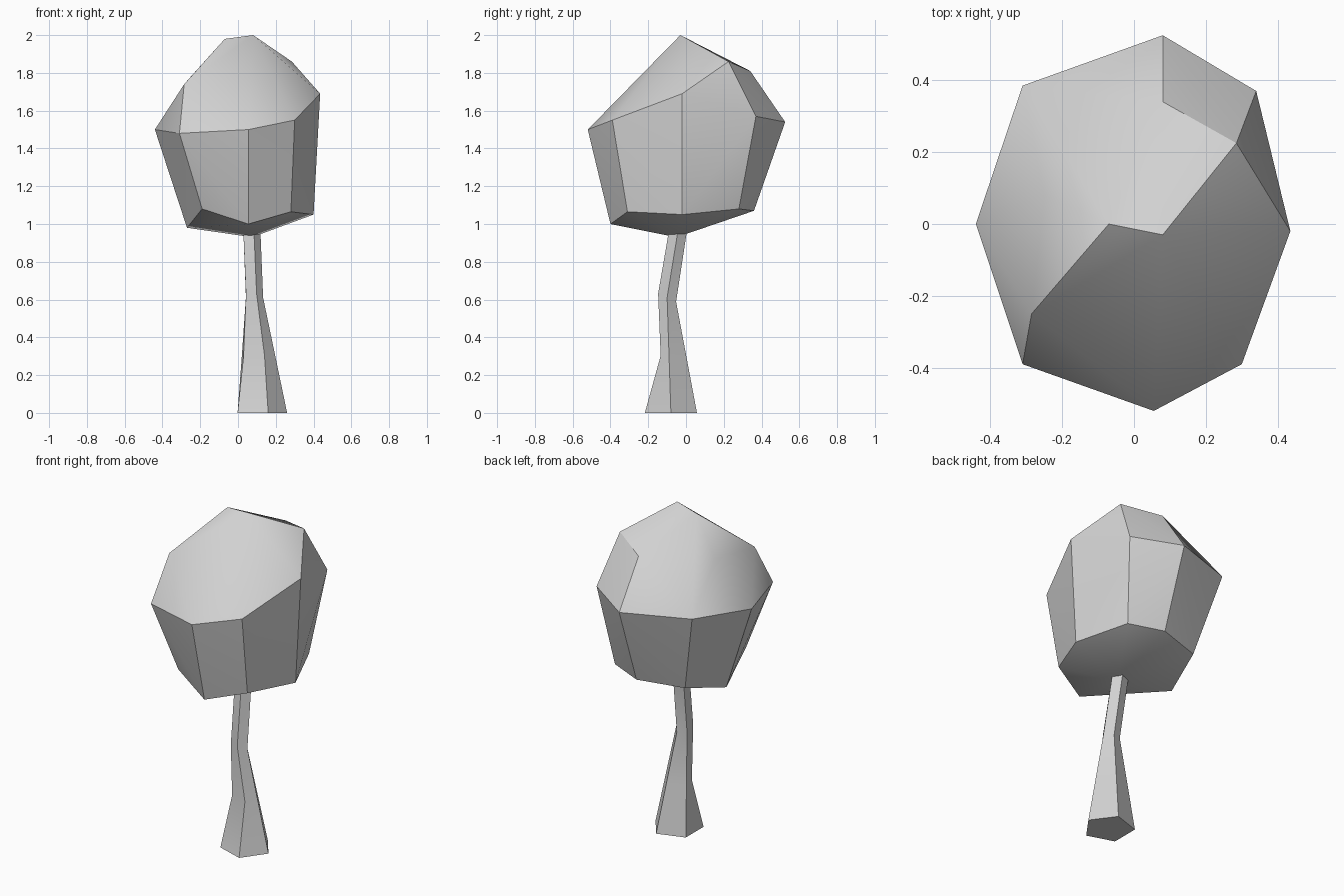
import bpy
import bmesh
import math
from mathutils import Vector

default_cube = bpy.data.objects.get("Cube")
if default_cube:
    bpy.data.objects.remove(default_cube, do_unlink=True)

# One plain grey for the whole tree
grey = bpy.data.materials.new("plain_grey")
grey.use_nodes = True
colour = (0.64, 0.64, 0.64, 1)
grey.diffuse_color = colour
grey.node_tree.nodes["Principled BSDF"].inputs["Base Color"].default_value = colour


def make_object(name, bm, angle):
    """Turn a bmesh into a named object with sharp edges kept."""
    bmesh.ops.recalc_face_normals(bm, faces=bm.faces[:])
    mesh = bpy.data.meshes.new(name)
    bm.to_mesh(mesh)
    bm.free()
    mesh.materials.append(grey)
    obj = bpy.data.objects.new(name, mesh)
    bpy.context.collection.objects.link(obj)
    bpy.ops.object.select_all(action='DESELECT')
    obj.select_set(True)
    bpy.context.view_layer.objects.active = obj
    bpy.ops.object.shade_smooth_by_angle(angle=math.radians(angle))
    return obj


# Foliage: a faceted shell stretched around its corner points
crown = [(.08, -.03, 2), (-.07, 0, 1.98), (.285, .225, 1.86),
         (.08, .34, 1.81), (-.25, .08, 1.78), (-.285, -.25, 1.74)]
girth = [(.055, -.52, 1.5), (.3, -.39, 1.55), (.435, -.02, 1.69),
         (.34, .37, 1.57), (.08, .525, 1.54), (-.31, .385, 1.55),
         (-.44, 0, 1.5), (-.31, -.39, 1.48)]
underside = [(.055, -.4, 1), (.28, -.31, 1.065), (.4, -.02, 1.05),
             (.28, .28, 1.08), (.08, .36, 1.07), (-.19, .28, 1.06),
             (-.27, 0, .98), (-.19, -.3, 1.08), (.075, -.05, .93)]

bm = bmesh.new()
for point in crown + girth + underside:
    bm.verts.new(point)
hull = bmesh.ops.convex_hull(bm, input=bm.verts[:])
unused = {g for key in ("geom_interior", "geom_unused") for g in hull[key]
          if isinstance(g, bmesh.types.BMVert) and not g.link_faces}
bmesh.ops.delete(bm, geom=list(unused), context='VERTS')
make_object("foliage", bm, 30)


# Trunk: five-sided rings, flared at the foot and bent at the knee
def ring(x, y, z, radius, tilt=0):
    points = []
    for i in range(5):
        a = math.tau * i / 5
        dy = radius * math.sin(a)
        points.append(Vector((x + radius * math.cos(a), y + dy, z - tilt * dy)))
    return points


foot = ring(.115, -.08, 0, .145)
knee = ring(.083, -.1, .61, .05, .45)
neck = ring(.068, -.04, .98, .05)
shin = [a.lerp(b, .48) for a, b in zip(foot, knee)]
# The two front corners are pinched inward below the knee
for corner in shin[3:]:
    corner += Vector((.01, .05, 0))

bm = bmesh.new()
rings = [[bm.verts.new(p) for p in level] for level in (foot, shin, knee, neck)]
for low, high in zip(rings, rings[1:]):
    for i in range(5):
        j = (i + 1) % 5
        bm.faces.new((low[i], low[j], high[j], high[i]))
bm.faces.new(rings[0][::-1])
bm.faces.new(rings[-1])
make_object("trunk", bm, 35)
